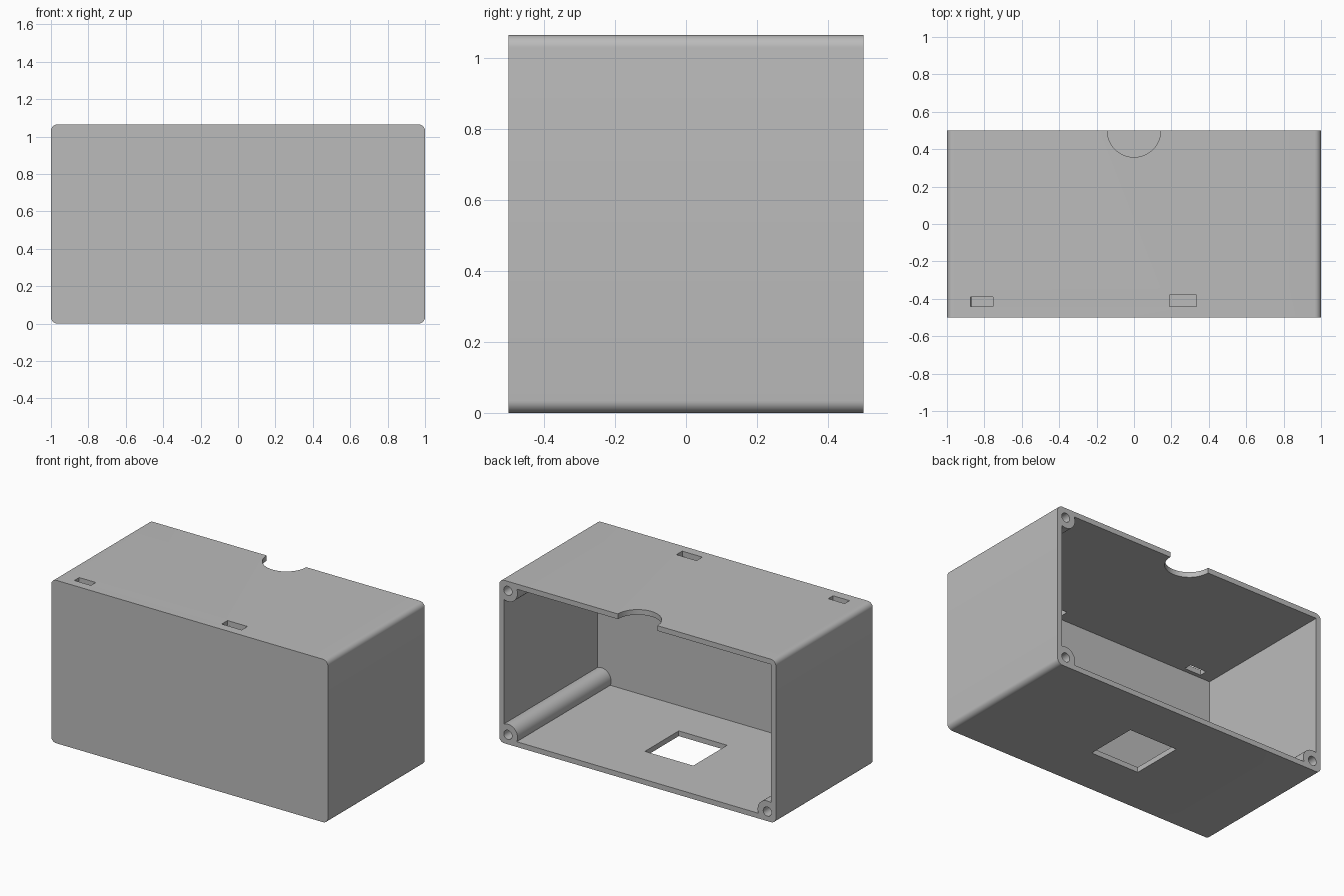
import bpy, bmesh
from math import pi, sin, cos
from mathutils import Vector

if "Cube" in bpy.data.objects:
    bpy.data.objects.remove(bpy.data.objects["Cube"], do_unlink=True)

HALF_W, HALF_D, HEIGHT = 1.0, 0.5, 1.065
WALL, ROUND = 0.034, 0.035
BOSS_IN, BOSS_R, SCREW_R = 0.062, 0.07, 0.03

grey = bpy.data.materials.new("plain grey")
grey.diffuse_color = (0.5, 0.5, 0.5, 1)
grey.use_nodes = True
grey.node_tree.nodes["Principled BSDF"].inputs["Base Color"].default_value = (0.5, 0.5, 0.5, 1)


def prism(name, outline, origin, direction):
    """Extrude a closed outline of 3D points along a direction."""
    bm = bmesh.new()
    face = bm.faces.new([bm.verts.new(Vector(origin) + Vector(p)) for p in outline])
    grown = bmesh.ops.extrude_face_region(bm, geom=[face])["geom"]
    moved = [g for g in grown if isinstance(g, bmesh.types.BMVert)]
    bmesh.ops.translate(bm, verts=moved, vec=direction)
    bmesh.ops.recalc_face_normals(bm, faces=bm.faces)
    mesh = bpy.data.meshes.new(name)
    bm.to_mesh(mesh)
    bm.free()
    mesh.materials.append(grey)
    obj = bpy.data.objects.new(name, mesh)
    bpy.context.collection.objects.link(obj)
    return obj


def block(name, x0, x1, y0, y1, z0, z1):
    outline = [(x0, y0, 0), (x1, y0, 0), (x1, y1, 0), (x0, y1, 0)]
    return prism(name, outline, (0, 0, z0), (0, 0, z1 - z0))


def rod(name, x, z, radius, y0, y1, sides):
    ring = [(radius * cos(2 * pi * i / sides), 0, radius * sin(2 * pi * i / sides))
            for i in range(sides)]
    return prism(name, ring, (x, y0, z), (0, y1 - y0, 0))


def cut(target, cutter):
    """Subtract the cutter, then discard it."""
    cutter.hide_render = True
    mod = target.modifiers.new("cut", "BOOLEAN")
    mod.operation, mod.solver, mod.object = "DIFFERENCE", "EXACT", cutter
    bpy.context.view_layer.objects.active = target
    bpy.ops.object.modifier_apply(modifier=mod.name)
    bpy.data.objects.remove(cutter, do_unlink=True)


# Outer case: rounded rectangle extruded front to back
outline = []
corners = [(1, 1), (-1, 1), (-1, -1), (1, -1)]
for quarter, (sx, sz) in enumerate(corners):
    for i in range(9):
        a = (quarter + i / 8) * pi / 2
        outline.append((sx * (HALF_W - ROUND) + ROUND * cos(a), 0,
                        HEIGHT / 2 + sz * (HEIGHT / 2 - ROUND) + ROUND * sin(a)))
case = prism("enclosure_case", outline, (0, -HALF_D, 0), (0, 2 * HALF_D, 0))

# Cavity, open at the back, leaving three full-length corner screw bosses
cavity = block("cavity", WALL - HALF_W, HALF_W - WALL, WALL - HALF_D, HALF_D + 0.1,
               WALL, HEIGHT - WALL)
bosses = [(HALF_W - BOSS_IN, BOSS_IN), (BOSS_IN - HALF_W, BOSS_IN),
          (HALF_W - BOSS_IN, HEIGHT - BOSS_IN)]
for x, z in bosses:
    cut(cavity, rod("boss", x, z, BOSS_R, -HALF_D - 0.1, HALF_D + 0.2, 32))
cut(case, cavity)

# Blind screw holes in the bosses
for x, z in bosses:
    cut(case, rod("screw_hole", x, z, SCREW_R, HALF_D - 0.25, HALF_D + 0.1, 16))

# Two slots in the top
for x0, x1, y1 in [(-0.875, -0.755, -0.39), (0.19, 0.335, -0.38)]:
    cut(case, block("slot", x0, x1, -0.44, y1, HEIGHT - 0.1, HEIGHT + 0.1))

# Square hatch in the floor
cut(case, block("hatch", -0.175, 0.175, -0.175, 0.175, -0.1, 0.1))

# Half-round finger notch in the top back edge
circle = [(0.143 * cos(2 * pi * i / 48), 0.143 * sin(2 * pi * i / 48), 0) for i in range(48)]
cut(case, prism("notch", circle, (0, HALF_D, HEIGHT - 0.1), (0, 0, 0.2)))

# Smooth rounded surfaces, crisp edges
bpy.ops.object.select_all(action="DESELECT")
case.select_set(True)
bpy.context.view_layer.objects.active = case
bpy.ops.object.shade_smooth_by_angle(angle=pi / 6)
